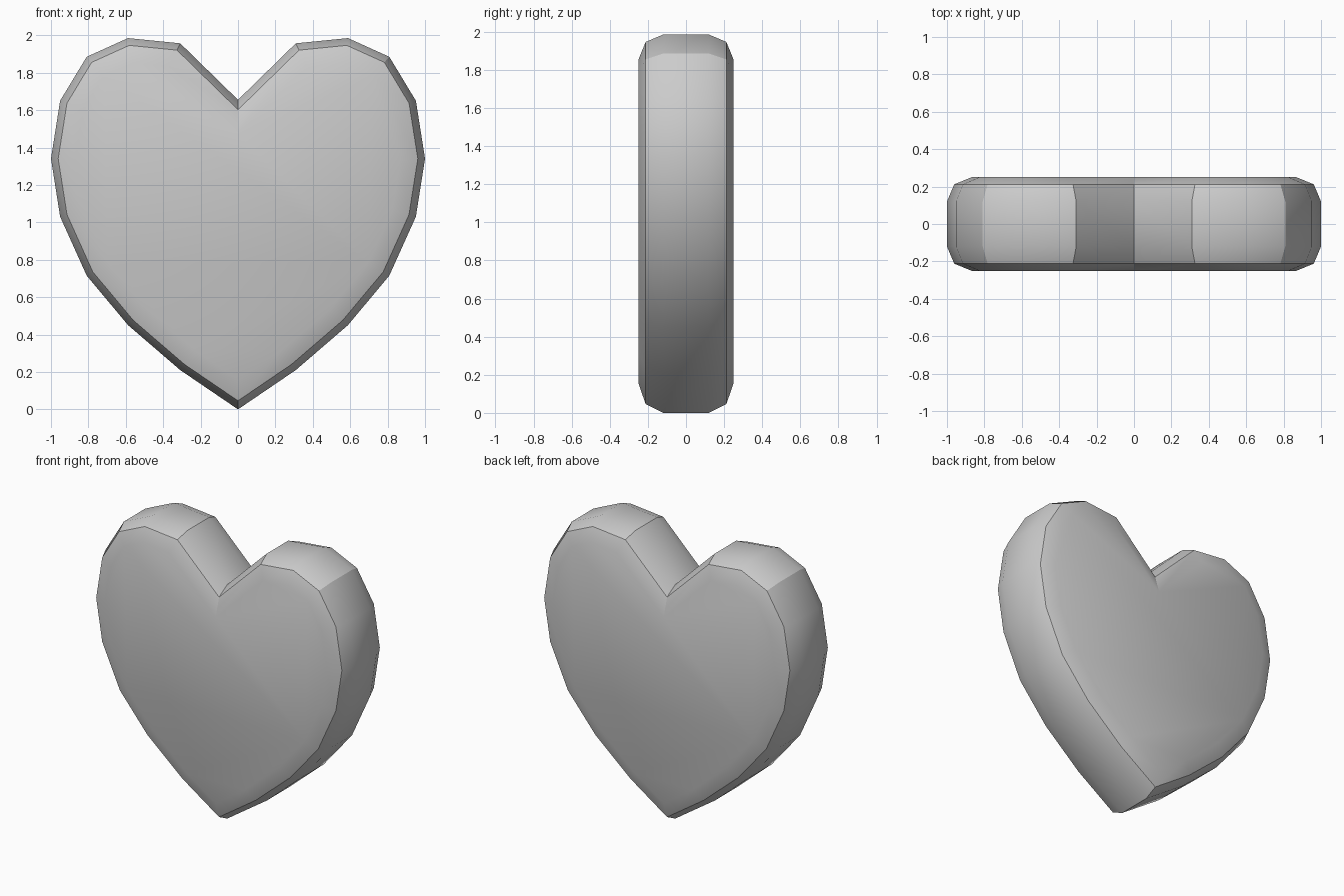
import bpy, bmesh, math

if "Cube" in bpy.data.objects:
    bpy.data.objects.remove(bpy.data.objects["Cube"])

# Right half of the heart outline: a 20-sided circle whose heights are reshaped
HEIGHTS = [0.0, 0.21, 0.45, 0.715, 1.03, 1.34, 1.65, 1.885, 1.985, 1.957, 1.655]
half = [(math.sin(math.radians(18 * i)), z) for i, z in enumerate(HEIGHTS)]
outline = half + [(-x, z) for x, z in reversed(half[1:-1])]
DEPTH = 0.25

# Extrude the outline front to back
bm = bmesh.new()
front = bm.faces.new([bm.verts.new((x, -DEPTH, z)) for x, z in outline])
ext = bmesh.ops.extrude_face_region(bm, geom=[front], use_keep_orig=True)
back_verts = [g for g in ext["geom"] if isinstance(g, bmesh.types.BMVert)]
bmesh.ops.translate(bm, verts=back_verts, vec=(0, 2 * DEPTH, 0))
bmesh.ops.recalc_face_normals(bm, faces=bm.faces)

# Two-step bevel around both rims
rims = [e for e in bm.edges if abs(e.verts[0].co.y - e.verts[1].co.y) < 1e-5]
bmesh.ops.bevel(bm, geom=rims, offset=0.13, offset_type='OFFSET', segments=2,
                profile=0.5, affect='EDGES', clamp_overlap=False)
bmesh.ops.recalc_face_normals(bm, faces=bm.faces)

mesh = bpy.data.meshes.new("heart")
bm.to_mesh(mesh)
bm.free()
heart = bpy.data.objects.new("heart", mesh)
bpy.context.collection.objects.link(heart)

# Smooth shading with the strong creases kept
bpy.context.view_layer.objects.active = heart
heart.select_set(True)
bpy.ops.object.shade_smooth_by_angle(angle=math.radians(30))
